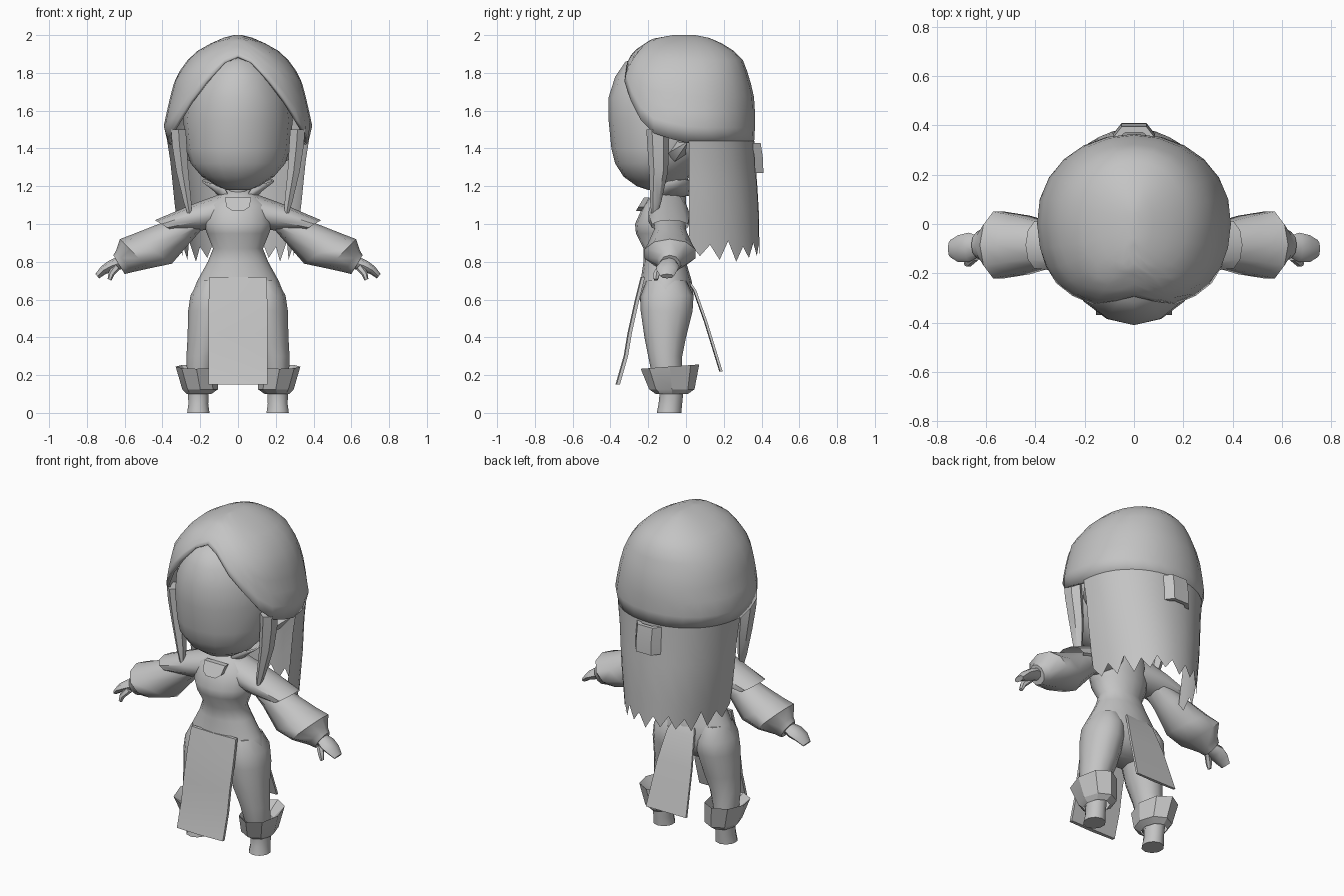
import bpy, bmesh, math
from mathutils import Vector

if "Cube" in bpy.data.objects:
    bpy.data.objects.remove(bpy.data.objects["Cube"])

grey = bpy.data.materials.new("plain_grey")
grey.diffuse_color = (0.55, 0.55, 0.55, 1)
grey.use_nodes = True
grey.node_tree.nodes["Principled BSDF"].inputs["Base Color"].default_value = grey.diffuse_color


def make(name, verts, faces, mirror=False, thick=0, angle=50):
    """Create a mesh object, with optional mirroring and inward thickness."""
    bm = bmesh.new()
    vs = [bm.verts.new(v) for v in verts]
    for f in faces:
        bm.faces.new([vs[i] for i in f])
    bmesh.ops.remove_doubles(bm, verts=bm.verts, dist=0.0005)
    bmesh.ops.recalc_face_normals(bm, faces=bm.faces)
    me = bpy.data.meshes.new(name)
    bm.to_mesh(me)
    bm.free()
    me.materials.append(grey)
    me.shade_smooth()
    me.set_sharp_from_angle(angle=math.radians(angle))
    ob = bpy.data.objects.new(name, me)
    bpy.context.collection.objects.link(ob)
    if thick:
        mod = ob.modifiers.new("thickness", 'SOLIDIFY')
        mod.thickness = thick
        mod.offset = -1
    if mirror:
        ob.modifiers.new("mirror", 'MIRROR')
    return ob


def loft(name, rings, closed=True, caps=(True, True), **kw):
    """Skin a list of equal-length point rings."""
    n = len(rings[0])
    verts = [p for r in rings for p in r]
    faces = []
    for k in range(len(rings) - 1):
        for i in range(n if closed else n - 1):
            j = (i + 1) % n
            faces.append((k * n + i, k * n + j, k * n + n + j, k * n + n + i))
    if caps[0]:
        faces.append(tuple(range(n)))
    if caps[1]:
        faces.append(tuple(range(len(verts) - n, len(verts))))
    return make(name, verts, faces, **kw)


def level(z, cx, rx, yf, yb, n=16):
    """Horizontal ellipse between a front and a back y."""
    return [(cx + rx * math.sin(a), (yf + yb) / 2 - (yb - yf) / 2 * math.cos(a), z)
            for a in (math.tau * i / n for i in range(n))]


def limb(top, bottom, cy, hy, n=10):
    """Slanted ellipse given by its top and bottom points in x and z."""
    t, b = Vector(top), Vector(bottom)
    c, h = (t + b) / 2, (t - b) / 2
    return [(c.x + h.x * math.cos(a), cy + hy * math.sin(a), c.y + h.y * math.cos(a))
            for a in (math.tau * i / n for i in range(n))]


def lerp_table(table, x):
    """Linear interpolation in rows sorted by their first number."""
    for a, b in zip(table, table[1:]):
        if x <= b[0]:
            f = max(0, (x - a[0]) / (b[0] - a[0]))
            return [p + (q - p) * f for p, q in zip(a[1:], b[1:])]
    return list(table[-1][1:])


# Head
loft("head", [level(*r) for r in (
    (1.18, 0, .06, -.20, -.06), (1.20, 0, .11, -.26, -.02), (1.25, 0, .19, -.33, .02),
    (1.32, 0, .25, -.375, .1), (1.40, 0, .275, -.395, .2), (1.55, 0, .29, -.41, .25),
    (1.67, 0, .275, -.41, .25), (1.78, 0, .23, -.375, .23), (1.86, 0, .15, -.32, .15),
    (1.89, 0, .06, -.2, .05))])

# Hair envelope: height, half width, front depth, back depth
HAIR = [(.80, .295, .30, .39), (1.1, .335, .30, .385), (1.3, .355, .30, .37),
        (1.42, .368, .33, .36), (1.5, .397, .36, .365), (1.65, .365, .365, .365),
        (1.78, .33, .355, .335), (1.87, .265, .31, .30), (1.92, .21, .27, .25),
        (1.98, .10, .18, .15), (2.0, .02, .07, .05)]
# Lower edge of the cap by angle from the front
EDGE = [(0, 1.89), (12, 1.855), (26, 1.755), (40, 1.65), (52, 1.55), (65, 1.48),
        (90, 1.43), (105, 1.42), (180, 1.42)]


def hair_point(deg, z):
    rx, f, b = lerp_table(HAIR, z)
    a = math.radians(deg)
    s, c = math.sin(a), math.cos(a)
    p = 0.85 if c > 0 else 0.95
    return (rx * math.copysign(abs(s) ** p, s),
            -(f if c > 0 else b) * math.copysign(abs(c) ** p, c), z)


angles = [0, 12, 26, 40, 52, 65, 78, 90, 105, 120, 135, 150, 165, 180]
angles += [360 - a for a in reversed(angles[1:-1])]
rows = []
for k in range(11):
    t = (k / 10) ** 1.6
    row = []
    for a in angles:
        low = lerp_table(EDGE, min(a, 360 - a))[0]
        row.append(hair_point(a, 2 - (2 - low) * t))
    rows.append(row)
loft("hair_cap", rows, caps=(True, False), thick=.02, angle=60)

# Long back hair with a ragged hem
cols = [92 + 176 * i / 22 for i in range(23)]
hem = [.90, .83, .89, .81, .91, .80, .88, .82]
rows = []
for k in range(6):
    rows.append([hair_point(a, 1.44 + (hem[min(i, 22 - i) % 8] - 1.44) * k / 5)
                 for i, a in enumerate(cols)])
loft("back_hair", rows, closed=False, caps=(False, False), angle=60)

# Side locks
loft("side_lock", [level(z, cx, rx, f, b, 6) for z, cx, rx, f, b in (
    (1.50, .315, .045, -.21, -.09), (1.42, .31, .045, -.205, -.09),
    (1.28, .295, .037, -.195, -.095), (1.12, .268, .024, -.19, -.13),
    (1.01, .25, .004, -.18, -.165))], mirror=True)

# Ears
loft("ear", [[(.25, -.10, 1.37), (.26, -.05, 1.44), (.25, .0, 1.37), (.25, -.06, 1.33)],
             [(.31, -.07, 1.39), (.31, -.03, 1.43), (.31, .0, 1.39), (.31, -.04, 1.36)],
             [(.355, .0, 1.43), (.355, .004, 1.434), (.356, .007, 1.43), (.355, .004, 1.426)]],
     mirror=True)

# Hair clip: bent band leaning backwards
band = [(-.085, .0), (-.05, .045), (.05, .045), (.085, .0), (.06, .0), (.035, .022),
        (-.035, .022), (-.06, .0)]
loft("hair_clip", [[(x, y + dy, z) for x, y in band] for z, dy in
                   ((1.43, .35), (1.35, .362), (1.27, .365))], angle=30)

# Neck, torso and hips
loft("neck", [level(1.26, 0, .055, -.17, -.05, 10), level(1.12, 0, .06, -.15, -.03, 10)])
loft("torso", [level(*r) for r in (
    (1.19, 0, .065, -.13, -.01), (1.15, 0, .11, -.18, .0), (1.10, 0, .165, -.225, .0),
    (1.0, 0, .18, -.27, .0), (.95, 0, .165, -.265, .0), (.87, 0, .132, -.225, -.02),
    (.80, 0, .16, -.225, .0), (.70, 0, .215, -.24, .03), (.62, 0, .248, -.25, .04),
    (.54, 0, .24, -.23, .02), (.48, 0, .16, -.18, -.04))])

# Collar, open at the front
arc = [math.radians(25 + 310 * i / 12) for i in range(13)]
loft("collar", [[(rx * math.sin(a), -.07 - ry * math.cos(a), z - drop * max(0, math.cos(a)))
                 for a in arc] for z, rx, ry, drop in
                ((1.15, .09, .08, .03), (1.19, .13, .085, .03), (1.235, .19, .09, .03))],
     closed=False, caps=(False, False), thick=.008)

# Brooch
shape = [(-.07, 1.14), (.07, 1.14), (.06, 1.09), (.03, 1.07), (-.03, 1.07), (-.06, 1.09)]
loft("brooch", [[(x, y - (z - 1.07) * -.6, z) for x, z in shape] for y in (-.265, -.235)], angle=30)

# Shoulder capes
loft("shoulder_cape", [limb((.05, 1.175), (.09, .98), -.095, .10),
                       limb((.24, 1.105), (.20, .965), -.09, .115),
                       limb((.44, 1.02), (.34, .96), -.085, .10)],
     caps=(False, False), mirror=True)

# Long flared sleeves
loft("sleeve", [limb(t, b, -.085, hy) for t, b, hy in (
    ((.14, 1.10), (.18, .985), .08), ((.42, 1.0), (.25, .905), .09),
    ((.56, .945), (.35, .79), .125), ((.625, .92), (.47, .765), .142),
    ((.645, .86), (.56, .745), .07), ((.66, .835), (.60, .735), .055))], mirror=True)

# Hands with thumbs
loft("hand", [limb(t, b, cy, hy, 8) for t, b, cy, hy in (
    ((.63, .83), (.60, .765), -.09, .035), ((.685, .805), (.655, .75), -.095, .06),
    ((.725, .775), (.70, .735), -.10, .055), ((.755, .735), (.735, .712), -.10, .035))],
     mirror=True)
loft("thumb", [limb((.655, .79), (.625, .76), -.13, .02, 6),
               limb((.685, .745), (.655, .73), -.155, .02, 6),
               limb((.69, .71), (.67, .70), -.16, .012, 6)], mirror=True)

# Legs
loft("leg", [level(z, cx, rx, f, b, 12) for z, cx, rx, f, b in (
    (.70, .13, .08, -.21, .0), (.62, .14, .112, -.24, .04), (.54, .147, .117, -.24, .035),
    (.40, .165, .102, -.22, .0), (.30, .188, .085, -.20, -.02), (.20, .20, .07, -.18, -.02),
    (.10, .208, .055, -.15, -.02))], mirror=True)

# Boots
loft("boot", [level(z, .21, rx, f, b, 10) for z, rx, f, b in (
    (.16, .06, -.15, -.01), (.10, .058, -.14, -.015), (.05, .055, -.145, -.02),
    (.0, .062, -.155, -.025))], mirror=True)

# Boot cuffs, open funnels that rise on the outer side
cuff = []
for z, cx, rx, f, b, tilt in ((.19, .205, .07, -.17, .0, 0), (.245, .22, .11, -.24, .07, .15),
                              (.125, .20, .095, -.195, .045, .0), (.10, .207, .065, -.16, .01, 0)):
    cuff.append([(x, y, h + tilt * (y + .085) * .5) for x, y, h in level(z, cx, rx, f, b, 8)])
loft("boot_cuff", cuff, caps=(False, False), mirror=True, angle=25)


# Front and back skirt panels, each a strip swept down its side profile
def panel(name, path, t):
    rings = []
    for y, z, w in path:
        rings.append([(-w, y, z), (0, y - t * .3, z), (w, y, z), (w, y + t, z), (-w, y + t, z)])
    loft(name, rings, angle=40)


panel("front_panel", ((-.235, .72, .15), (-.265, .60, .155), (-.305, .42, .155),
                      (-.325, .30, .155), (-.368, .15, .155)), .018)
panel("back_panel", ((.005, .70, .07), (.04, .65, .09), (.10, .48, .115), (.18, .22, .135)), .014)
